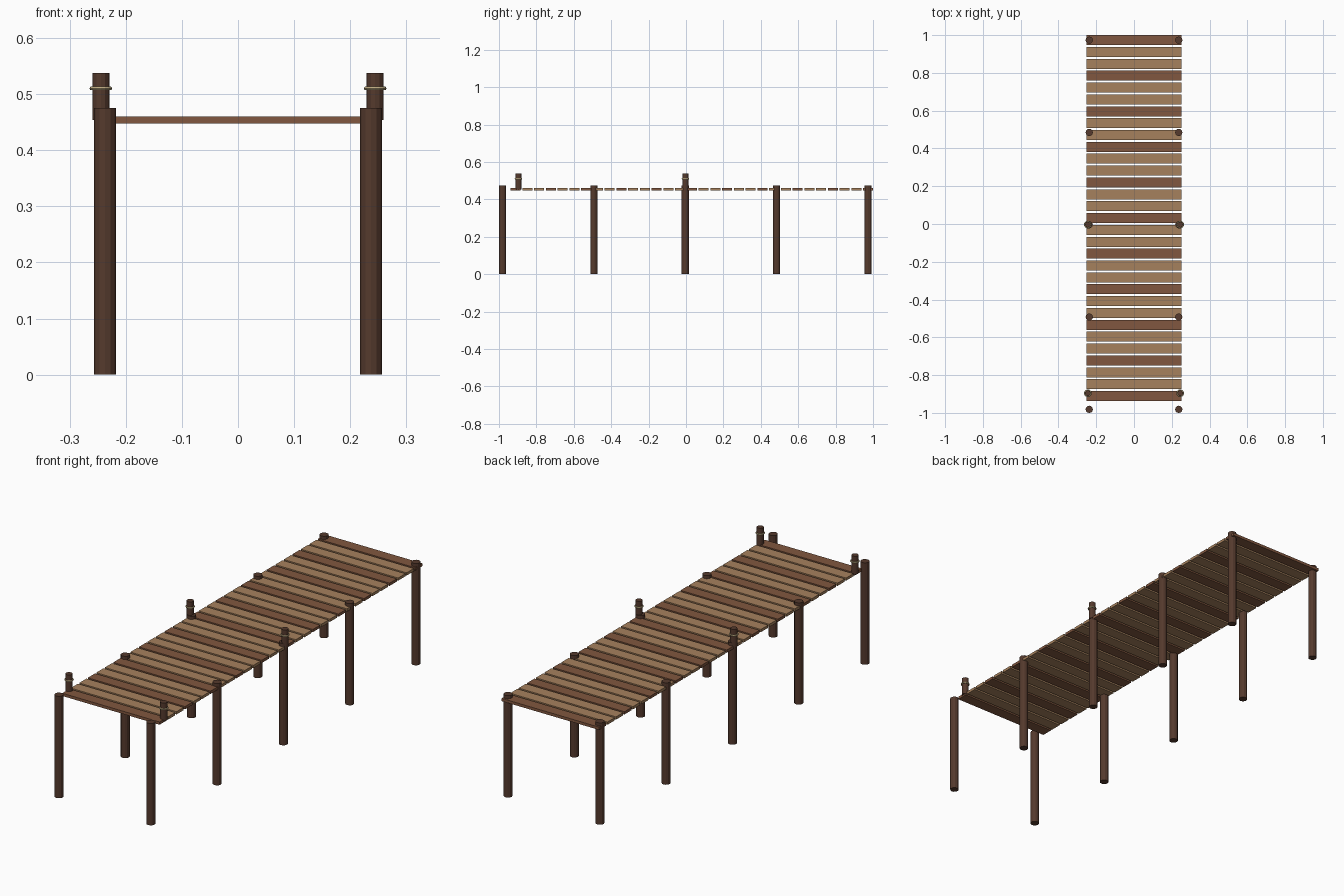
import bpy

if "Cube" in bpy.data.objects:
    bpy.data.objects.remove(bpy.data.objects["Cube"])

def material(name, rgb):
    m = bpy.data.materials.new(name)
    m.diffuse_color = (*rgb, 1)
    m.use_nodes = True
    m.node_tree.nodes["Principled BSDF"].inputs["Base Color"].default_value = m.diffuse_color
    return m

DARK = material("dark_wood", (0.09, 0.042, 0.026))
BROWN = material("brown_wood", (0.22, 0.095, 0.05))
TAN = material("tan_wood", (0.38, 0.22, 0.11))
ROPE = material("rope", (0.50, 0.40, 0.22))

def finish(name, mat):
    ob = bpy.context.object
    ob.name = name
    ob.data.materials.append(mat)
    return ob

def cylinder(name, x, y, z0, z1, r, mat):
    bpy.ops.mesh.primitive_cylinder_add(vertices=12, radius=r, depth=z1 - z0,
                                        location=(x, y, (z0 + z1) / 2))
    return finish(name, mat)

# Deck planks, every third one darker
for i in range(31):
    bpy.ops.mesh.primitive_cube_add(size=1, location=(0, 0.9735 - i * 0.0628, 0.454))
    plank = finish(f"plank_{i + 1}", BROWN if i % 3 == 0 else TAN)
    plank.scale = (0.502, 0.053, 0.013)

for side, s in (("left", -1), ("right", 1)):
    # Support posts
    for i in range(5):
        cylinder(f"{side}_post_{i + 1}", s * 0.237, -0.981 + i * 0.4885, 0, 0.475, 0.0193, DARK)
    # Mooring bollards with rope rings
    for i, y in enumerate((-0.896, -0.003)):
        cylinder(f"{side}_bollard_{i + 1}", s * 0.2445, y, 0.454, 0.538, 0.0152, DARK)
        bpy.ops.mesh.primitive_torus_add(major_segments=16, minor_segments=6,
                                         major_radius=0.0167, minor_radius=0.0036,
                                         location=(s * 0.2445, y, 0.51))
        finish(f"{side}_rope_ring_{i + 1}", ROPE)
